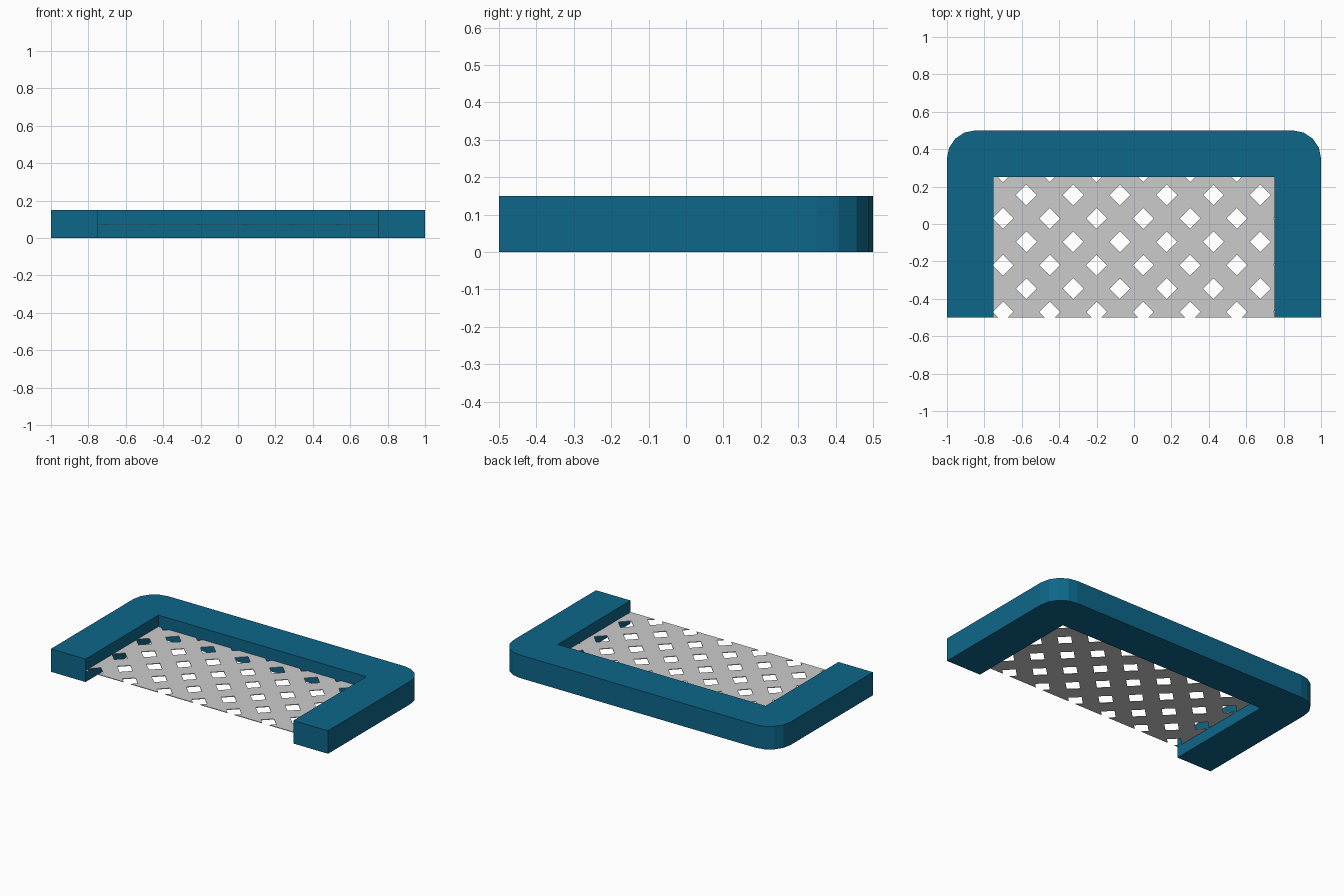
import bpy, bmesh, math
from mathutils import Vector

if "Cube" in bpy.data.objects:
    bpy.data.objects.remove(bpy.data.objects["Cube"])


def material(name, rgb):
    m = bpy.data.materials.new(name)
    m.diffuse_color = (*rgb, 1)
    m.use_nodes = True
    m.node_tree.nodes["Principled BSDF"].inputs["Base Color"].default_value = m.diffuse_color
    return m


def finish(bm, name, mat):
    me = bpy.data.meshes.new(name)
    bm.to_mesh(me)
    bm.free()
    me.materials.append(mat)
    ob = bpy.data.objects.new(name, me)
    bpy.context.collection.objects.link(ob)
    return ob


teal = material("teal", (0.004, 0.135, 0.255))
grey = material("light grey", (0.6, 0.6, 0.6))

# U-shaped frame: right half outline, mirrored, extruded upwards
R = 0.15
half = [(0.75, 0.25), (0.75, -0.5), (1, -0.5)]
half += [(1 - R + R * math.cos(i * math.pi / 8), 0.5 - R + R * math.sin(i * math.pi / 8))
         for i in range(5)]
outline = half + [(-x, y) for x, y in reversed(half)]
bm = bmesh.new()
face = bm.faces.new([bm.verts.new((x, y, 0)) for x, y in outline])
top = bmesh.ops.extrude_face_region(bm, geom=[face])["geom"]
bmesh.ops.translate(bm, vec=(0, 0, 0.15),
                    verts=[g for g in top if isinstance(g, bmesh.types.BMVert)])
bmesh.ops.recalc_face_normals(bm, faces=bm.faces[:])
finish(bm, "frame", teal)

# Net: a sheet sliced along both diagonals, with the diamond holes removed
P, H, Z = 0.25, 0.056, 0.073
U0, V0 = 0.08, 0.02
bm = bmesh.new()
bm.faces.new([bm.verts.new((x, y, Z)) for x, y in
              ((-0.75, -0.5), (0.75, -0.5), (0.75, 0.25), (-0.75, 0.25))])
for sign, start in ((1, U0), (-1, V0)):
    for k in range(-7, 8):
        for off in (-H, H):
            c = start + k * P + off
            bmesh.ops.bisect_plane(bm, geom=bm.verts[:] + bm.edges[:] + bm.faces[:],
                                   plane_co=Vector((c, 0, 0)),
                                   plane_no=Vector((1, sign, 0)).normalized())


def in_gap(value, start):
    return abs((value - start + P / 2) % P - P / 2) < H


holes = []
for f in bm.faces:
    c = f.calc_center_median()
    if in_gap(c.x + c.y, U0) and in_gap(c.x - c.y, V0):
        holes.append(f)
bmesh.ops.delete(bm, geom=holes, context='FACES')
net = finish(bm, "net", grey)
mod = net.modifiers.new("thickness", 'SOLIDIFY')
mod.thickness = 0.004
mod.offset = 0
